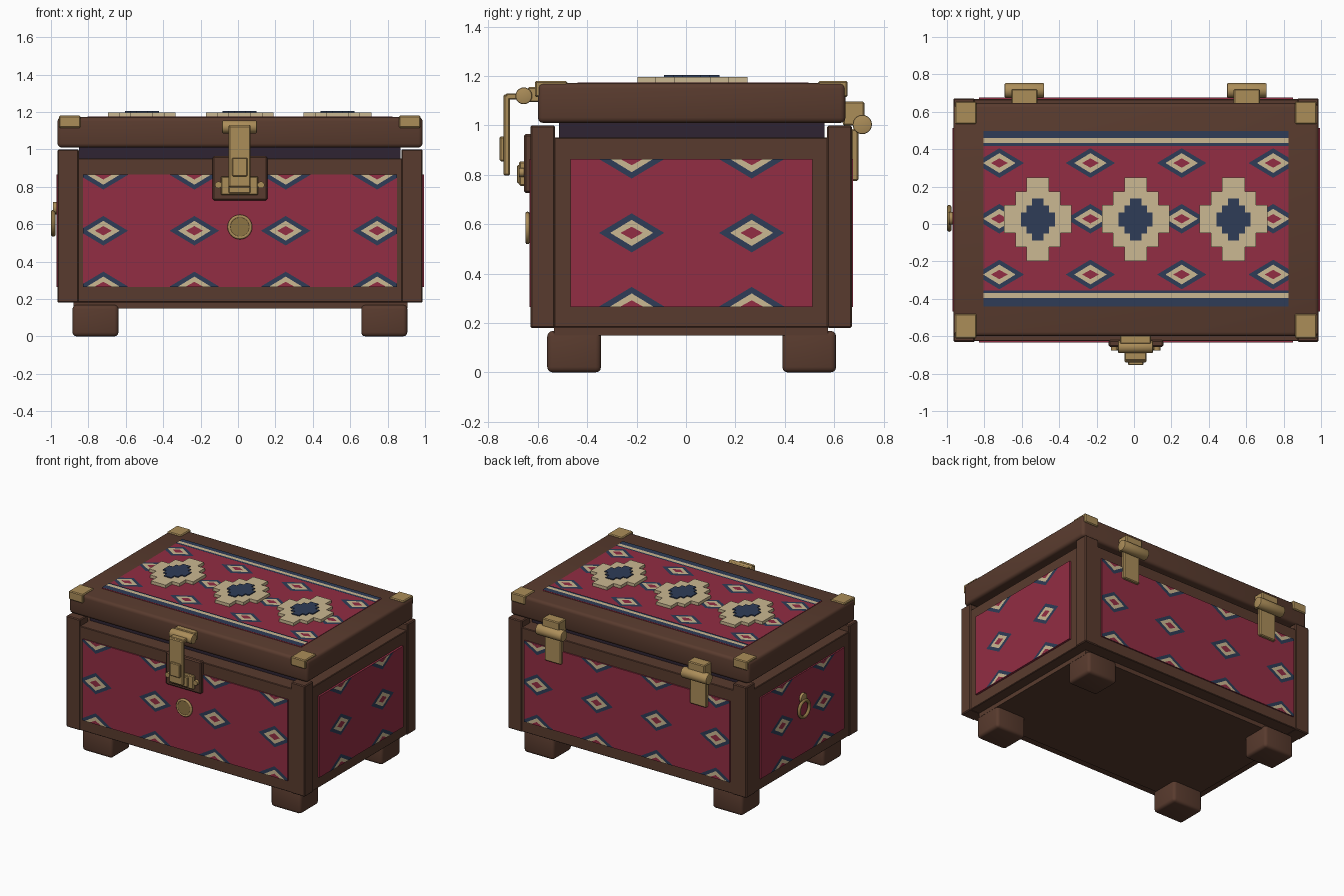
import bpy, bmesh, math
from mathutils import Vector

if "Cube" in bpy.data.objects:
    bpy.data.objects.remove(bpy.data.objects["Cube"])

def mat(name, rgb):
    lin = [((c / 255 + 0.055) / 1.055) ** 2.4 for c in rgb]
    m = bpy.data.materials.new(name)
    m.diffuse_color = (*lin, 1)
    m.use_nodes = True
    m.node_tree.nodes["Principled BSDF"].inputs["Base Color"].default_value = m.diffuse_color
    return m

WOOD = mat("brown wood", (89, 59, 46))
DARK = mat("dark lining", (46, 36, 50))
RED = mat("crimson cloth", (146, 45, 67))
BLUE = mat("navy cloth", (46, 60, 87))
CREAM = mat("cream cloth", (203, 184, 146))
BRASS = mat("brass", (171, 141, 89))
OLD = mat("dull brass", (140, 115, 68))
CX, CY = 0.01, 0.02          # middle of the chest body

def finish(name, bm, mats, smooth=False):
    me = bpy.data.meshes.new(name)
    bm.to_mesh(me)
    bm.free()
    for m in mats:
        me.materials.append(m)
    ob = bpy.data.objects.new(name, me)
    bpy.context.collection.objects.link(ob)
    if smooth:
        bpy.ops.object.select_all(action='DESELECT')
        ob.select_set(True)
        bpy.context.view_layer.objects.active = ob
        bpy.ops.object.shade_smooth_by_angle(angle=math.radians(35))
    return ob

def add_box(bm, x, y, z):
    r = bmesh.ops.create_cube(bm, size=1)
    for v in r["verts"]:
        v.co = Vector([(a + b) / 2 + c * (b - a) for (a, b), c in zip((x, y, z), v.co)])
    return r["verts"]

def box(name, x, y, z, m, bevel=0.0, seg=1):
    bm = bmesh.new()
    add_box(bm, x, y, z)
    if bevel:
        bmesh.ops.bevel(bm, geom=bm.edges[:], offset=bevel, segments=seg,
                        profile=0.5, affect='EDGES')
    return finish(name, bm, [m], seg > 1)

def rod(name, centre, r, length, axis, m, bevel=0.0):
    bm = bmesh.new()
    bmesh.ops.create_cone(bm, cap_ends=True, segments=24, radius1=r, radius2=r, depth=length)
    if bevel:
        rim = [e for e in bm.edges if abs(e.verts[0].co.z - e.verts[1].co.z) < 1e-5]
        bmesh.ops.bevel(bm, geom=rim, offset=bevel, segments=2, profile=0.5, affect='EDGES')
    ob = finish(name, bm, [m], True)
    ob.rotation_euler = {'X': (0, math.pi / 2, 0), 'Y': (math.pi / 2, 0, 0)}[axis]
    ob.location = centre
    return ob

def torus(name, centre, major, minor, axis, m):
    bpy.ops.mesh.primitive_torus_add(major_segments=32, minor_segments=10,
                                     major_radius=major, minor_radius=minor, location=centre)
    ob = bpy.context.object
    ob.name = name
    ob.rotation_euler = {'X': (0, math.pi / 2, 0), 'Y': (math.pi / 2, 0, 0)}[axis]
    ob.data.materials.append(m)
    bpy.ops.object.shade_smooth_by_angle(angle=math.radians(60))

def clip(poly, rect):
    """Cut a 2D polygon to a rectangle (u0, u1, v0, v1)."""
    for i, lim, s in ((0, rect[0], 1), (0, rect[1], -1), (1, rect[2], 1), (1, rect[3], -1)):
        out = []
        for p, q in zip(poly, poly[1:] + poly[:1]):
            dp, dq = s * (p[i] - lim), s * (q[i] - lim)
            if dp >= 0:
                out.append(p)
            if dp * dq < 0:
                t = dp / (dp - dq)
                out.append((p[0] + t * (q[0] - p[0]), p[1] + t * (q[1] - p[1])))
        poly = out
    return poly

SHAPE = ((0.132, 0.079, 1), (0.087, 0.053, 2), (0.045, 0.025, 0))  # half sizes, colour

def cloth(name, rect, cols, rows, place, normal, stripes=()):
    """Woven panel: thin slab with inlaid diamonds and stripes."""
    bm = bmesh.new()

    def face(pts, lift, col):
        if len(pts) < 3:
            return
        f = bm.faces.new([bm.verts.new(place(u, v, lift)) for u, v in pts])
        f.normal_update()
        if f.normal.dot(Vector(normal)) < 0:
            f.normal_flip()
        f.material_index = col

    u0, u1, v0, v1 = rect
    lo, hi = place(u0, v0, -0.02), place(u1, v1, 0)
    add_box(bm, *[tuple(sorted(p)) for p in zip(lo, hi)])
    for cu in cols:
        for cv in rows:
            for k, (w, h, col) in enumerate(SHAPE):
                dia = [(cu - w, cv), (cu, cv - h), (cu + w, cv), (cu, cv + h)]
                face(clip(dia, rect), 0.0012 * (k + 1), col)
    for a, b, col in stripes:
        face([(u0, a), (u1, a), (u1, b), (u0, b)], 0.005, col)
    return finish(name, bm, [RED, BLUE, CREAM])

# Feet and base slab
for sx in (-1, 1):
    for sy in (-1, 1):
        x, y = CX + sx * 0.772, CY + 0.003 + sy * 0.476
        box("foot", (x - 0.123, x + 0.123), (y - 0.109, y + 0.109), (0, 0.168), WOOD, 0.022, 3)
box("base_slab", (-0.88, 0.905), (-0.535, 0.575), (0.15, 0.2), WOOD)

# Chest body, lining and corner posts
box("body", (-0.96, 0.98), (-0.626, 0.668), (0.182, 0.952), WOOD, 0.004)
box("inner_lining", (-0.85, 0.87), (-0.515, 0.56), (0.9, 1.03), DARK)
for sx in (-1, 1):
    for sy in (-1, 1):
        x, y = CX + 0.001 + sx * 0.919, CY + 0.001 + sy * 0.601
        box("corner_post", (x - 0.057, x + 0.057), (y - 0.05, y + 0.05), (0.18, 1.0), WOOD, 0.006)

# Cloth panels on the four walls
COLS, ROWS = (-0.72, -0.233, 0.255, 0.744), (0.267, 0.565, 0.864)
XR, YR, ZR = (-0.83, 0.85), (-0.467, 0.512), (0.265, 0.865)
cloth("front_panel", XR + ZR, COLS, ROWS, lambda u, v, d: (u, -0.634 - d, v), (0, -1, 0))
cloth("back_panel", XR + ZR, COLS, ROWS, lambda u, v, d: (u, 0.677 + d, v), (0, 1, 0))
cloth("right_panel", YR + ZR, (-0.22, 0.266), ROWS, lambda u, v, d: (0.995 + d, u, v), (1, 0, 0))
cloth("left_panel", YR + ZR, (-0.22, 0.266), ROWS, lambda u, v, d: (-0.971 - d, u, v), (-1, 0, 0))

# Lid with brass corners
box("lid", (-0.965, 0.987), (-0.6, 0.646), (1.01, 1.172), WOOD, 0.022, 3)
for x in ((-0.957, -0.842), (0.86, 0.977)):
    for y in ((-0.612, -0.48), (0.535, 0.655)):
        box("lid_corner", x, y, (1.115, 1.18), BRASS, 0.006)

# Lid rug with border stripes
STRIPES = ((0.46, 0.497, 1), (0.434, 0.46, 2), (0.417, 0.434, 1),
           (-0.368, -0.355, 1), (-0.396, -0.368, 2), (-0.44, -0.396, 1))
cloth("lid_rug", (-0.805, 0.826, -0.44, 0.497), COLS, (-0.27, 0.028, 0.326),
      lambda u, v, d: (u, v, 1.175 + d), (0, 0, 1), STRIPES)

# Stepped medallions on the rug
def medallion(name, cx, cy, w, h, z0, z1, m):
    q = [(w, h / 3), (w * 2 / 3, h / 3), (w * 2 / 3, h * 2 / 3), (w / 3, h * 2 / 3), (w / 3, h)]
    half = q + [(-x, y) for x, y in reversed(q)]
    pts = half + [(-x, -y) for x, y in half]
    bm = bmesh.new()
    f = bm.faces.new([bm.verts.new((cx + x, cy + y, z0)) for x, y in pts])
    top = bmesh.ops.extrude_face_region(bm, geom=[f])
    for v in top["geom"]:
        if isinstance(v, bmesh.types.BMVert):
            v.co.z = z1
    bmesh.ops.recalc_face_normals(bm, faces=bm.faces[:])
    finish(name, bm, [m])

for cx in (-0.514, 0.009, 0.532):
    medallion("medallion", cx, 0.026, 0.181, 0.223, 1.17, 1.197, CREAM)
    medallion("medallion_heart", cx, 0.023, 0.091, 0.112, 1.19, 1.204, BLUE)

# Front latch
box("latch_backing", (-0.135, 0.157), (-0.657, -0.62), (0.727, 0.965), WOOD, 0.008)
box("latch_base", (-0.092, 0.108), (-0.676, -0.65), (0.755, 0.855), BRASS, 0.006)
box("latch_strap", (-0.05, 0.067), (-0.74, -0.712), (0.797, 1.125), BRASS, 0.006)
box("latch_button", (-0.031, 0.05), (-0.755, -0.735), (0.855, 0.955), BRASS, 0.005)
box("latch_foot", (-0.05, 0.067), (-0.685, -0.66), (0.765, 0.84), BRASS, 0.005)
box("latch_arm", (-0.05, 0.067), (-0.73, -0.65), (1.105, 1.13), BRASS, 0.005)
box("latch_mount", (-0.075, 0.09), (-0.64, -0.59), (1.095, 1.155), BRASS, 0.005)
rod("latch_barrel", (0.008, -0.657, 1.12), 0.034, 0.186, 'X', BRASS, 0.006)
for x in (-0.105, 0.123):
    rod("latch_stud", (x, -0.662, 0.81), 0.018, 0.03, 'Y', BRASS)

# Round boss under the latch
rod("boss", (0.01, -0.64, 0.585), 0.058, 0.016, 'Y', OLD)
torus("boss_rim", (0.01, -0.642, 0.585), 0.057, 0.009, 'Y', BRASS)

# Back hinges
for x in (-0.586, 0.603):
    box("hinge_upper", (x - 0.07, x + 0.07), (0.635, 0.722), (1.0, 1.097), BRASS, 0.006)
    box("hinge_lower", (x - 0.068, x + 0.068), (0.668, 0.698), (0.775, 0.985), BRASS, 0.006)
    rod("hinge_barrel", (x, 0.714, 1.004), 0.039, 0.212, 'X', BRASS, 0.006)

# Ring pull on the left wall
torus("ring_pull", (-0.988, 0.03, 0.605), 0.06, 0.012, 'X', OLD)
rod("ring_mount", (-0.978, 0.03, 0.685), 0.034, 0.024, 'X', BRASS, 0.004)
